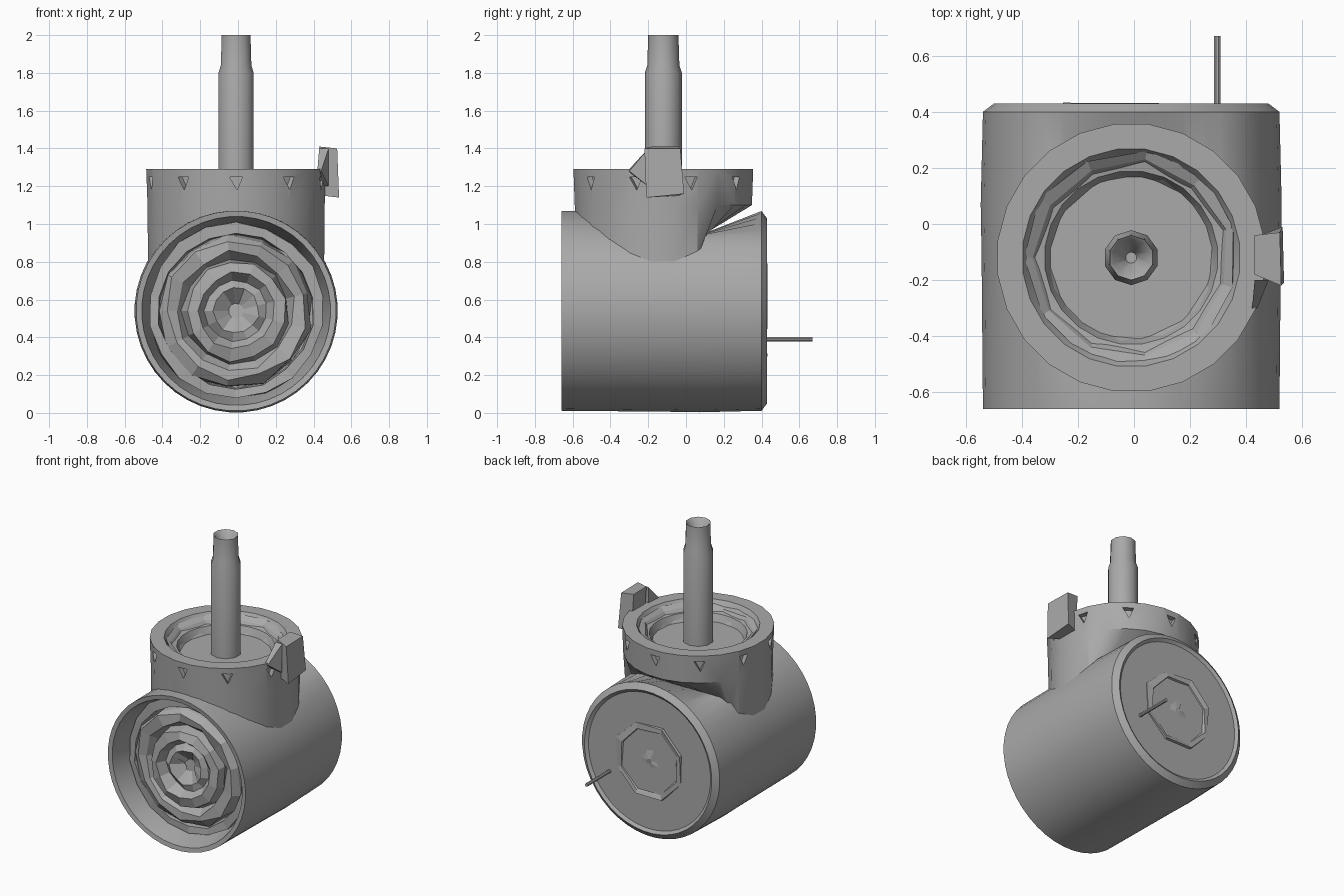
import bpy, bmesh, math, random
from mathutils import Vector

random.seed(4)
cube = bpy.data.objects.get("Cube")
if cube:
    bpy.data.objects.remove(cube, do_unlink=True)

grey = bpy.data.materials.new("plain grey")
grey.use_nodes = True
GREY = (0.4, 0.4, 0.4, 1)
grey.diffuse_color = GREY
grey.node_tree.nodes["Principled BSDF"].inputs["Base Color"].default_value = GREY


def finish(name, bm, smooth=None):
    bmesh.ops.recalc_face_normals(bm, faces=bm.faces)
    mesh = bpy.data.meshes.new(name)
    bm.to_mesh(mesh)
    bm.free()
    mesh.materials.append(grey)
    obj = bpy.data.objects.new(name, mesh)
    bpy.context.collection.objects.link(obj)
    bpy.ops.object.select_all(action='DESELECT')
    obj.select_set(True)
    bpy.context.view_layer.objects.active = obj
    if smooth:
        bpy.ops.object.shade_smooth_by_angle(angle=math.radians(smooth))
    return obj


def loft(name, rings, sides, place, jitter=0, smooth=None, adjust=None):
    """Join round rings (height, radius) into a closed solid."""
    bm = bmesh.new()
    loops = []
    for height, radius in rings:
        loop = []
        for i in range(sides):
            t = math.tau * (i + 0.5) / sides
            r = radius * (1 + random.uniform(-jitter, jitter))
            h = height + random.uniform(-jitter, jitter) * 0.3
            co = Vector(place(r * math.cos(t), r * math.sin(t), h))
            if adjust:
                adjust(co)
            loop.append(bm.verts.new(co))
        loops.append(loop)
    for low, high in zip(loops, loops[1:]):
        for i in range(sides):
            j = (i + 1) % sides
            bm.faces.new((low[i], low[j], high[j], high[i]))
    bm.faces.new(loops[0])
    bm.faces.new(loops[-1])
    return finish(name, bm, smooth)


def along_y(u, v, h):
    return (u - 0.01, h, v + 0.54)


def along_z(u, v, h):
    return (u - 0.01, v - 0.12, h)


# Main drum: open front bore, dipped neck behind the cup, shallow back recess
def dip(co):
    if abs(co.y - 0.07) < 0.01:
        co.z = min(co.z, 0.94)


loft("drum_body", [
    (-0.42, 0.02), (-0.42, 0.455), (-0.52, 0.47), (-0.655, 0.50), (-0.66, 0.53),
    (-0.1, 0.535), (0.07, 0.538), (0.40, 0.53), (0.43, 0.49),
    (0.415, 0.47), (0.415, 0.02)], 44, along_y, smooth=30, adjust=dip)

# Stepped, rough rotor inside the front bore
loft("front_rotor", [
    (-0.40, 0.41), (-0.52, 0.40), (-0.57, 0.37), (-0.56, 0.31), (-0.51, 0.285),
    (-0.58, 0.26), (-0.59, 0.20), (-0.54, 0.165), (-0.56, 0.12), (-0.51, 0.04)],
    13, along_y, jitter=0.05)
loft("front_inner_ring", [
    (-0.40, 0.465), (-0.53, 0.465), (-0.53, 0.41), (-0.40, 0.40)],
    18, along_y, jitter=0.02)

# Faceted hub on the back
loft("back_hub", [
    (0.36, 0.28), (0.425, 0.27), (0.42, 0.23), (0.39, 0.21), (0.42, 0.02)],
    8, along_y, jitter=0.04)


# Upper cup: its foot follows the drum, and is cut back behind
def seat(co):
    if co.z < 0.9:
        co.y = min(co.y, 0.07)
        co.z = 0.54 + math.sqrt(0.51 ** 2 - min(abs(co.x), 0.48) ** 2)
        if co.y > 0.0:
            co.z = min(co.z, 0.93)


cup = loft("upper_cup", [
    (0.8, 0.02), (0.8, 0.25), (0.8, 0.47), (1.10, 0.473), (1.29, 0.48),
    (1.29, 0.39), (1.24, 0.36), (1.23, 0.31), (1.18, 0.29), (1.18, 0.02)],
    24, along_z, smooth=35, adjust=seat)

# Triangular notches around the cup wall
bm = bmesh.new()
for i in range(10):
    t = math.tau * i / 10 - math.pi / 2
    out = Vector((math.cos(t), math.sin(t), 0))
    side = Vector((-out.y, out.x, 0))
    ends = []
    for r in (0.44, 0.52):
        c = Vector(along_z(0, 0, 1.22)) + out * r
        ends.append([bm.verts.new(c + side * s + Vector((0, 0, z)))
                     for s, z in ((-0.035, 0.03), (0.035, 0.03), (0.005, -0.04))])
    bm.faces.new(ends[0])
    bm.faces.new(ends[1])
    for a in range(3):
        b = (a + 1) % 3
        bm.faces.new((ends[0][a], ends[0][b], ends[1][b], ends[1][a]))
cutter = finish("notch_cutter", bm)
cutter.hide_render = True
cut = cup.modifiers.new("notches", 'BOOLEAN')
cut.operation = 'DIFFERENCE'
cut.solver = 'EXACT'
cut.object = cutter
bpy.context.view_layer.objects.active = cup
bpy.ops.object.modifier_apply(modifier=cut.name)
bpy.data.objects.remove(cutter, do_unlink=True)

# Rough ledge ring inside the cup
loft("cup_ledge", [
    (1.17, 0.38), (1.27, 0.385), (1.25, 0.35), (1.17, 0.29)],
    11, along_z, jitter=0.03)

# Upright post with a narrowed, hollow tip
loft("post", [
    (1.15, 0.098), (1.80, 0.098), (1.84, 0.085), (2.0, 0.08), (1.99, 0.068), (1.88, 0.02)],
    10, along_z, smooth=40)


# Skewed tab and its wedge on the left of the cup
def prism(name, bottom, top):
    bm = bmesh.new()
    lo = [bm.verts.new(p) for p in bottom]
    hi = [bm.verts.new(p) for p in top]
    bm.faces.new(lo)
    bm.faces.new(hi)
    for i in range(len(lo)):
        j = (i + 1) % len(lo)
        bm.faces.new((lo[i], lo[j], hi[j], hi[i]))
    return finish(name, bm)


prism("side_tab",
      [(0.45, -0.04, 1.15), (0.53, -0.01, 1.16), (0.535, -0.21, 1.14), (0.45, -0.18, 1.15)],
      [(0.43, -0.04, 1.41), (0.52, -0.03, 1.40), (0.525, -0.22, 1.40), (0.43, -0.18, 1.41)])
prism("tab_wedge",
      [(0.42, -0.31, 1.28), (0.43, -0.20, 1.20), (0.43, -0.20, 1.40)],
      [(0.44, -0.30, 1.28), (0.48, -0.20, 1.20), (0.48, -0.20, 1.40)])

# Thin pin out of the back
loft("back_pin", [(0.38, 0.012), (0.67, 0.012)], 8,
     lambda u, v, h: (u + 0.297, h, v + 0.39))
